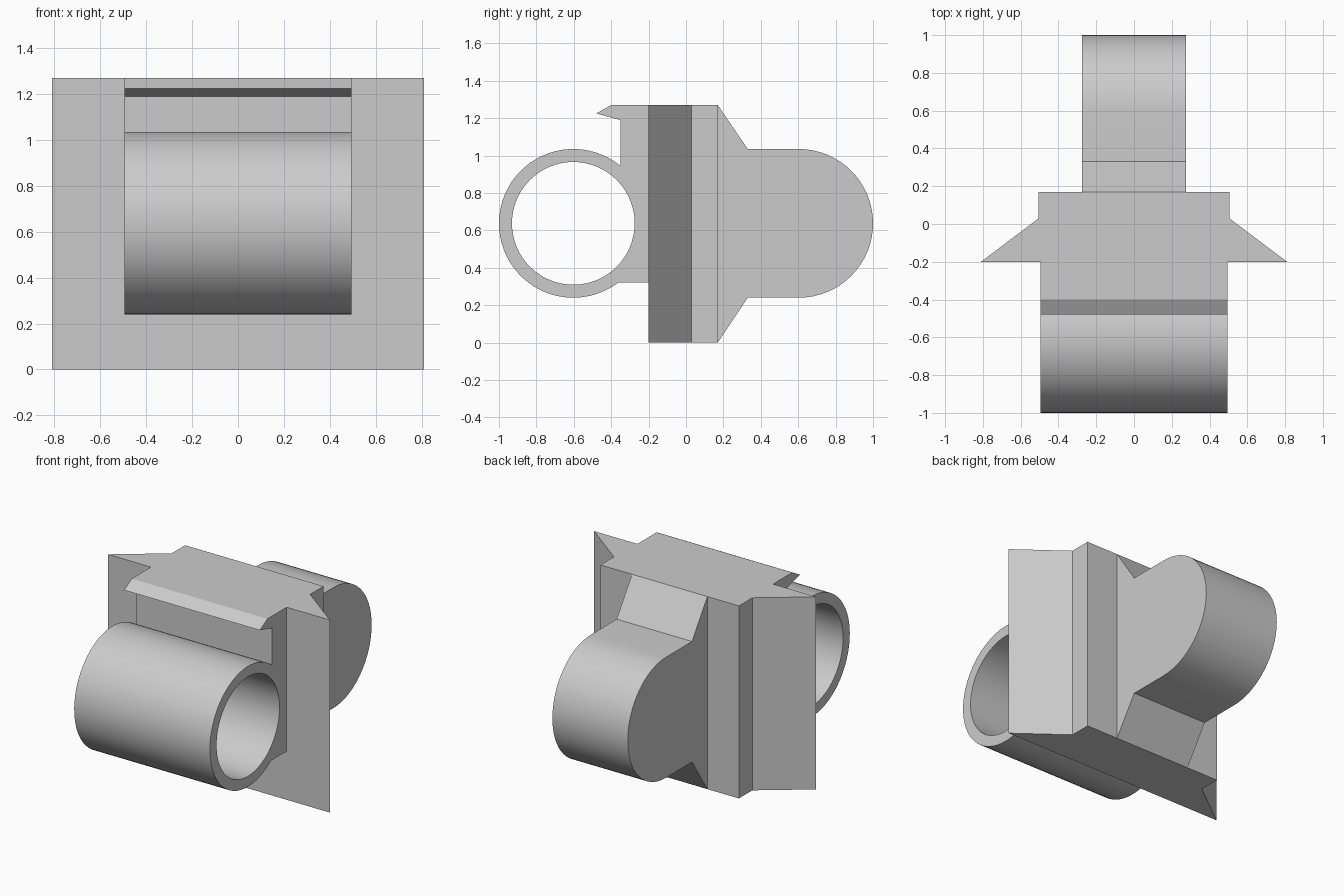
import bpy, bmesh
from math import sin, cos, radians
from mathutils import Matrix

if "Cube" in bpy.data.objects:
    bpy.data.objects.remove(bpy.data.objects["Cube"])

MID = 0.6375                 # height of both barrel axes
HEIGHT = 1.27
R_OUT, R_IN = 0.3975, 0.328
SIDEWAYS = Matrix(((0, 0, 1, 0), (1, 0, 0, 0), (0, 1, 0, 0), (0, 0, 0, 1)))


def arc(cx, cy, r, a0, a1, n):
    """n + 1 points along an arc, angles in degrees."""
    steps = [radians(a0 + (a1 - a0) * i / n) for i in range(n + 1)]
    return [(cx + r * cos(a), cy + r * sin(a)) for a in steps]


def extrude_profile(name, loops, depth, matrix):
    """Fill closed loops (later loops are holes) and extrude them symmetrically."""
    curve = bpy.data.curves.new(name, 'CURVE')
    curve.dimensions = '2D'
    curve.fill_mode = 'BOTH'
    curve.extrude = depth / 2
    for loop in loops:
        spline = curve.splines.new('POLY')
        spline.points.add(len(loop) - 1)
        for point, (x, y) in zip(spline.points, loop):
            point.co = (x, y, 0, 1)
        spline.use_cyclic_u = True
    obj = bpy.data.objects.new(name, curve)
    bpy.context.collection.objects.link(obj)
    bpy.ops.object.select_all(action='DESELECT')
    obj.select_set(True)
    bpy.context.view_layer.objects.active = obj
    bpy.ops.object.convert(target='MESH')
    obj = bpy.context.view_layer.objects.active
    obj.name = name
    obj.data.transform(matrix)
    bm = bmesh.new()
    bm.from_mesh(obj.data)
    bmesh.ops.remove_doubles(bm, verts=bm.verts, dist=1e-4)
    bmesh.ops.recalc_face_normals(bm, faces=bm.faces)
    bm.to_mesh(obj.data)
    bm.free()
    bpy.ops.object.shade_smooth_by_angle(angle=radians(25))
    return obj


# Central body: mirrored plan outline with swept side wings
half = [(0.505, 0.17), (0.505, 0.03), (0.81, -0.20)]
plan = half + [(-x, y) for x, y in reversed(half)]
extrude_profile("body", [plan], HEIGHT, Matrix.Translation((0, 0, HEIGHT / 2)))

# Front clip: web, top hook and hollow barrel in one side profile
barrel = arc(-0.6025, MID, R_OUT, 309.4 - 2.4, 50.6, 48)
clip = [(-0.20, 0.32)] + barrel + [
    (-0.35, 1.19), (-0.48, 1.225), (-0.40, HEIGHT), (-0.20, HEIGHT)]
bore = arc(-0.6025, MID, R_IN, 0, 360, 64)[:-1]
extrude_profile("front_clip", [clip, bore], 0.99, SIDEWAYS)

# Rear lug: tapered root with a solid rounded end
lug = [(0.17, 0), (0.33, MID - R_OUT)] + arc(0.6025, MID, R_OUT, -90, 90, 32) + [
    (0.33, MID + R_OUT), (0.17, HEIGHT)]
extrude_profile("rear_lug", [lug], 0.55, SIDEWAYS)
